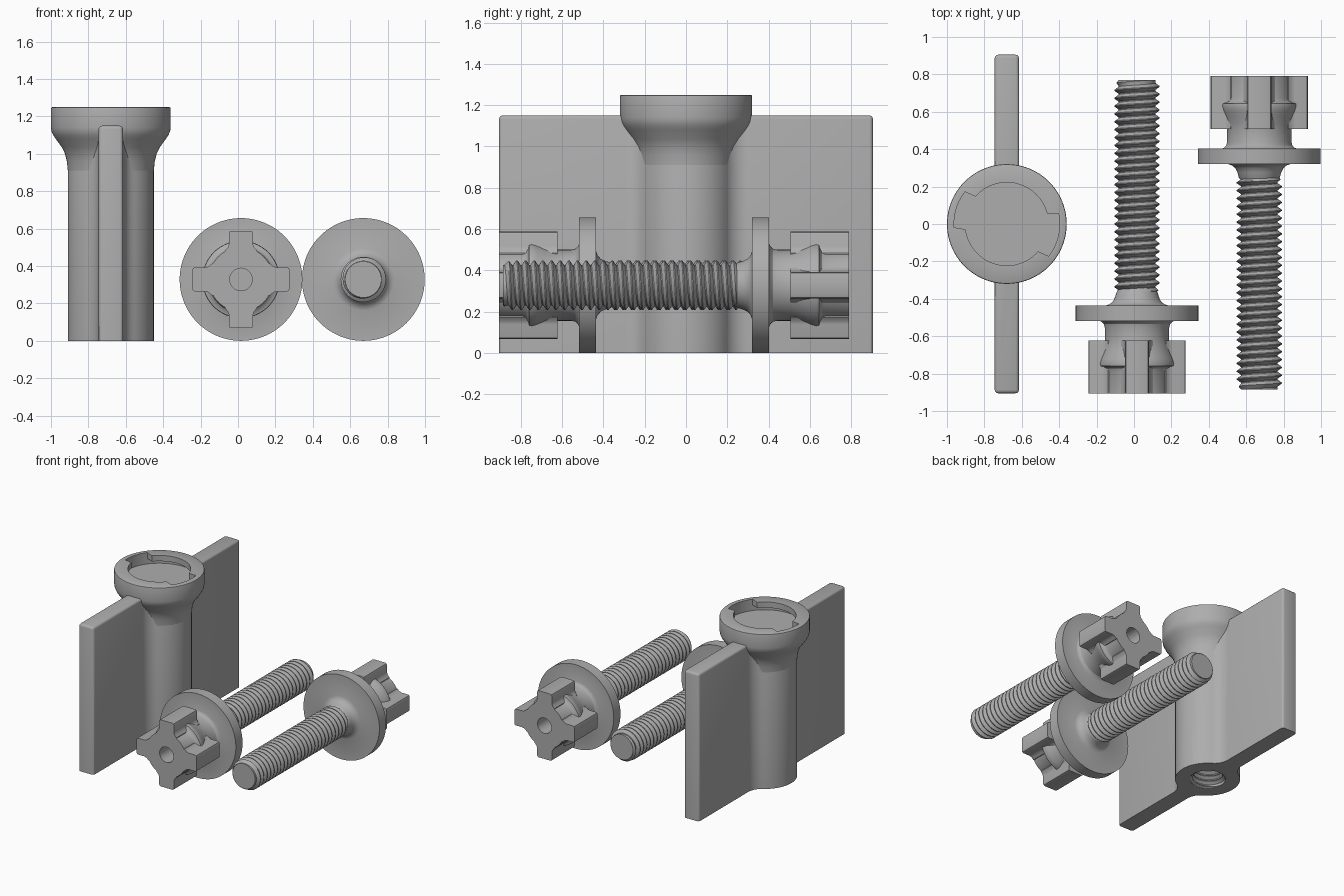
import bpy, bmesh
from math import pi, cos, sin, atan2, hypot, sqrt, radians, degrees

if "Cube" in bpy.data.objects:
    bpy.data.objects.remove(bpy.data.objects["Cube"], do_unlink=True)

grey = bpy.data.materials.new("plain_grey")
grey.use_nodes = True
grey.diffuse_color = (0.42, 0.42, 0.42, 1)
grey.node_tree.nodes["Principled BSDF"].inputs["Base Color"].default_value = (0.42, 0.42, 0.42, 1)


def finish(name, bm, loc, tilt):
    """Turn a bmesh into a placed, coloured, smooth-shaded object."""
    mesh = bpy.data.meshes.new(name)
    bm.to_mesh(mesh)
    bm.free()
    mesh.materials.append(grey)
    ob = bpy.data.objects.new(name, mesh)
    bpy.context.collection.objects.link(ob)
    ob.location = loc
    ob.rotation_euler = (tilt, 0, 0)
    bpy.ops.object.select_all(action='DESELECT')
    ob.select_set(True)
    bpy.context.view_layer.objects.active = ob
    bpy.ops.object.shade_smooth_by_angle(angle=radians(30))
    return ob


def loft(rings):
    """Closed skin through rings of equal point count, capped at both ends."""
    bm = bmesh.new()
    loops = [[bm.verts.new(p) for p in ring] for ring in rings]
    n = len(loops[0])
    for a, b in zip(loops, loops[1:]):
        for i in range(n):
            j = (i + 1) % n
            bm.faces.new((a[i], a[j], b[j], b[i]))
    bm.faces.new(loops[0])
    bm.faces.new(loops[-1])
    bmesh.ops.recalc_face_normals(bm, faces=bm.faces)
    return bm


def lathe(profile, n=96):
    """Rings from (radius, z) pairs; a radius may be a function of angle."""
    rings = []
    for r, z in profile:
        ring = []
        for i in range(n):
            t = 2 * pi * i / n
            rr = r(t) if callable(r) else r
            ring.append((rr * cos(t), rr * sin(t), z))
        rings.append(ring)
    return loft(rings)


def thread(root, crest, z0, z1, pitch=0.042, n=40, chamfer=0.03):
    """Helical screw surface, fading to the root radius at both ends."""
    bm = bmesh.new()
    steps = ((0, 0), (0.38, 1), (0.5, 1), (0.88, 0))
    rows = []
    for turn in range(-2, int((z1 - z0) / pitch) + 3):
        for offset, height in steps:
            row = []
            for j in range(n + 1):
                z = min(max(z0 + pitch * (turn + offset + j / n), z0), z1)
                fade = min(1, (z - z0) / chamfer, (z1 - z) / chamfer)
                r = root + (crest - root) * height * fade
                t = 2 * pi * j / n
                row.append(bm.verts.new((r * cos(t), r * sin(t), z)))
            rows.append(row)
    for a, b in zip(rows, rows[1:]):
        for j in range(n):
            bm.faces.new((a[j], a[j + 1], b[j + 1], b[j]))
    bmesh.ops.remove_doubles(bm, verts=bm.verts, dist=0.00005)
    return bm


# Winged holder: plan outline is a round post blended into a flat plate
POST, HALF, REACH, FILLET = 0.23, 0.065, 0.905, 0.12
cx = HALF + FILLET
cy = sqrt((POST + FILLET) ** 2 - cx ** 2)
a0 = atan2(cy, cx)
quarter = [(POST * cos(a0 * i / 14), POST * sin(a0 * i / 14)) for i in range(15)]
for i in range(1, 9):
    t = pi + a0 * (1 - i / 8)
    quarter.append((cx + FILLET * cos(t), cy + FILLET * sin(t)))
quarter.append((HALF, REACH))
half = quarter + [(-x, y) for x, y in reversed(quarter[1:])]
outline = half + [(-x, -y) for x, y in half]

HOLE, DEPTH, TOP = 0.126, 0.9, 1.15
bore = [(x * HOLE / hypot(x, y), y * HOLE / hypot(x, y)) for x, y in outline]
bm = loft([[(x, y, z) for x, y in pts]
           for pts, z in ((bore, DEPTH), (bore, 0), (outline, 0), (outline, TOP))])
round_edges = [e for e in bm.edges
               if e.calc_face_angle(0) > 1.2
               and max(v.co.z for v in e.verts) > 0.5
               and min(v.co.xy.length for v in e.verts) > 0.15]
bmesh.ops.bevel(bm, geom=round_edges, offset=0.018, segments=3,
                profile=0.5, affect='EDGES')
CENTRE = (-0.68, 0, 0)
finish("winged_post", bm, CENTRE, 0)

# Screw thread inside the post's bore
bm = thread(0.125, 0.104, 0, DEPTH, chamfer=0.01)
bmesh.ops.reverse_faces(bm, faces=bm.faces)
finish("bore_thread", bm, CENTRE, 0)


# Round head with a keyed socket
def socket(t):
    deg = degrees(t)
    keyed = 140 <= deg <= 184 or deg >= 321 or deg <= 12
    return 0.282 if keyed else 0.222


finish("socket_head", lathe([
    (0.284, 1.16), (0.284, 1.205), (socket, 1.205), (socket, 1.25),
    (0.312, 1.25), (0.318, 1.247), (0.32, 1.24), (0.32, 1.14),
    (0.317, 1.12), (0.308, 1.1), (0.295, 1.08), (0.262, 1.035),
    (0.245, 1.0), (0.235, 0.96), (0.231, 0.92), (0.228, 0.89)]), CENTRE, 0)


# Flanged bolts, built along z with the keyed end at zero
LENGTH, ROOT = 1.675, 0.098
BODY = [
    (0.06, 0.3), (0.06, 0), (0.172, 0), (0.172, 0.115), (0.178, 0.132),
    (0.19, 0.142), (0.205, 0.146), (0.207, 0.16), (0.2, 0.185),
    (0.187, 0.22), (0.177, 0.255), (0.172, 0.285), (0.172, 0.35),
    (0.177, 0.37), (0.19, 0.383), (0.2, 0.387), (0.328, 0.387),
    (0.328, 0.47), (0.165, 0.47), (0.145, 0.477), (0.128, 0.492),
    (0.117, 0.515), (0.11, 0.54), (ROOT - 0.001, 0.56), (ROOT - 0.001, LENGTH)]
# Half outline of one key lug: distance out, half width
LUG = [(0.1, 0.085), (0.155, 0.085), (0.172, 0.07), (0.19, 0.064),
       (0.247, 0.064), (0.256, 0.06), (0.26, 0.05)]


def bolt(label, loc, tilt):
    finish(label + "_bolt_body", lathe(BODY), loc, tilt)
    finish(label + "_bolt_thread", thread(ROOT, 0.121, 0.53, LENGTH), loc, tilt)
    plan = [(x, -y) for x, y in LUG] + [(x, y) for x, y in reversed(LUG)]
    for k in range(4):
        c, s = cos(k * pi / 2), sin(k * pi / 2)
        rings = [[(x * c - y * s, x * s + y * c, z) for x, y in plan]
                 for z in (0, 0.283)]
        finish(f"{label}_bolt_lug_{k + 1}", loft(rings), loc, tilt)


bolt("middle", (0.016, -0.905, 0.328), -pi / 2)
bolt("left", (0.67, 0.79, 0.328), pi / 2)
